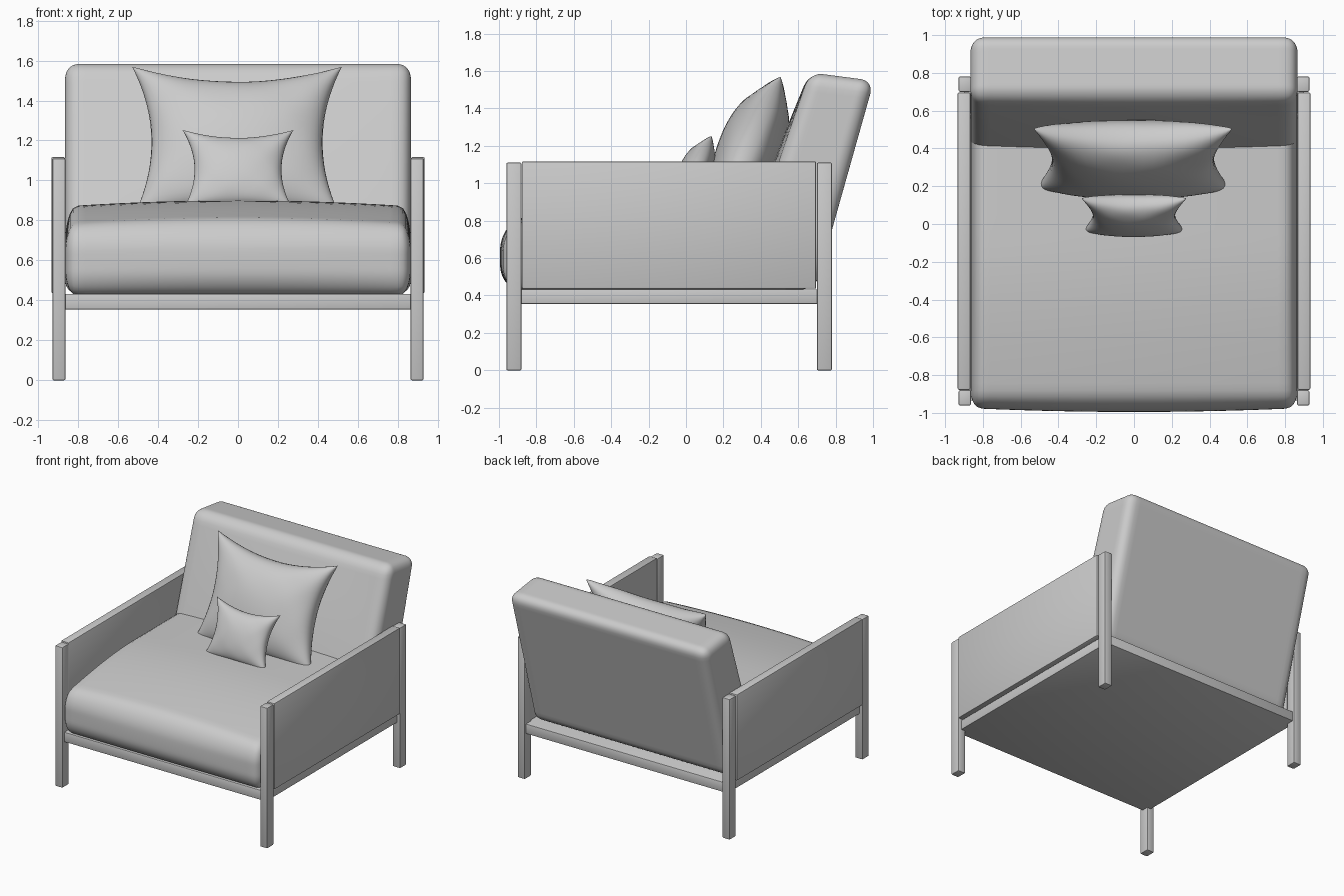
import bpy, bmesh, math
from mathutils import Matrix, Vector

if "Cube" in bpy.data.objects:
    bpy.data.objects.remove(bpy.data.objects["Cube"], do_unlink=True)

grey = bpy.data.materials.new("soft grey")
grey.use_nodes = True
colour = (0.6, 0.6, 0.6, 1)
grey.diffuse_color = colour
grey.node_tree.nodes["Principled BSDF"].inputs["Base Color"].default_value = colour


def finish(name, bm, angle=40):
    bmesh.ops.recalc_face_normals(bm, faces=bm.faces)
    mesh = bpy.data.meshes.new(name)
    bm.to_mesh(mesh)
    bm.free()
    mesh.materials.append(grey)
    obj = bpy.data.objects.new(name, mesh)
    bpy.context.collection.objects.link(obj)
    bpy.ops.object.select_all(action='DESELECT')
    obj.select_set(True)
    bpy.context.view_layer.objects.active = obj
    bpy.ops.object.shade_smooth_by_angle(angle=math.radians(angle))
    return obj


def box(name, low, high, bevel=0.006):
    low, high = Vector(low), Vector(high)
    bm = bmesh.new()
    bmesh.ops.create_cube(bm, size=1)
    size, mid = high - low, (low + high) / 2
    for v in bm.verts:
        v.co = Vector(a * b for a, b in zip(v.co, size)) + mid
    bmesh.ops.bevel(bm, geom=bm.edges[:], offset=bevel, segments=2, affect='EDGES', profile=0.5)
    return finish(name, bm, 30)


def cushion(name, half, radius, shape):
    """Rounded block of the given half size, whose points are then moved by shape(x, y, z)."""
    bm = bmesh.new()
    bmesh.ops.create_cube(bm, size=2)
    bmesh.ops.subdivide_edges(bm, edges=bm.edges[:], cuts=31, use_grid_fill=True)
    for v in bm.verts:
        # crowd the grid towards the edges so that the rounding is fine
        p = Vector(math.sin(c * math.pi / 2) * h for c, h in zip(v.co, half))
        core = Vector(max(r - h, min(h - r, c)) for c, h, r in zip(p, half, radius))
        d = Vector((a - b) / r for a, b, r in zip(p, core, radius))
        if d.length > 0:
            d.normalize()
        v.co = shape(*(core + Vector(a * r for a, r in zip(d, radius))))
    return finish(name, bm, 60)


def pillow(name, centre, width, height, depth, lean, waist):
    """Stuffed square with pinched sides and pointed corners."""
    bm = bmesh.new()
    bmesh.ops.create_cube(bm, size=2)
    bmesh.ops.subdivide_edges(bm, edges=bm.edges[:], cuts=27, use_grid_fill=True)
    inner = [v for v in bm.verts if abs(v.co.y) < 0.99]
    bmesh.ops.delete(bm, geom=inner, context='VERTS')
    place = Matrix.Translation(centre) @ Matrix.Rotation(-lean, 4, 'X')
    for v in bm.verts:
        side = math.copysign(1, v.co.y)
        u, w = math.sin(v.co.x * math.pi / 2), math.sin(v.co.z * math.pi / 2)
        puff = (max(0, 1 - u * u) * max(0, 1 - w * w)) ** 0.42
        crease = 1 + 0.05 * math.sin(9 * u + 3) * math.sin(8 * w) * (u * u + w * w) / 2
        x = width * u * (1 - waist * (1 - w * w)) * (1 - 0.035 * (1 - w) / 2)
        z = height * w * (1 - 0.24 * (1 - u * u) * (w > 0) - 0.05 * (1 - u * u) * (w <= 0))
        v.co = place @ Vector((x, side * depth * puff * crease, z))
    bmesh.ops.remove_doubles(bm, verts=bm.verts[:], dist=0.0005)
    return finish(name, bm, 70)


def seat_shape(x, y, z):
    # crowned top that rises behind the front edge
    across = 1 - (x / 0.865) ** 2
    along = max(0, min(1, (y + 0.8) / 0.9))
    rise = 0.03 * across + 0.105 * math.sin(along * math.pi / 2)
    lift = max(0, z / 0.17 + 0.4) / 1.4
    bulge = 0.02 * across * (1 - (z / 0.17) ** 2) if y < -0.6 else 0
    return Vector((x, y - 0.185 - bulge, z + 0.595 + rise * lift))


def back_shape(x, y, z):
    # leaning back, thicker low down, with a gently swollen front
    t = (z + 0.57) / 1.14
    rear = 0.69 + 0.315 * t
    front = 0.27 + 0.39 * t
    s = (y + 0.18) / 0.36
    swell = 0.03 * (1 - (x / 0.865) ** 2) * (1 - s) * math.sin(math.pi * t)
    return Vector((x, front + (rear - front) * s - swell, 1.0 + z + 0.045 * (0.5 - s) * t))


# Frame, legs and arm panels
box("base_frame", (-0.9, -0.935, 0.355), (0.9, 0.765, 0.432), 0.004)
for side, label in ((1, "left"), (-1, "right")):
    def pair(a, b, y0, y1, z0, z1):
        xs = sorted((side * a, side * b))
        return (xs[0], y0, z0), (xs[1], y1, z1)
    box(label + "_front_leg", *pair(0.864, 0.928, -0.96, -0.88, 0, 1.11))
    box(label + "_back_leg", *pair(0.864, 0.928, 0.70, 0.78, 0, 1.11))
    box(label + "_arm_panel", *pair(0.866, 0.934, -0.878, 0.696, 0.436, 1.117), 0.008)

# Upholstery
cushion("seat_cushion", (0.865, 0.79, 0.17), (0.06, 0.09, 0.13), seat_shape)
cushion("back_cushion", (0.865, 0.18, 0.57), (0.07, 0.075, 0.07), back_shape)
pillow("large_pillow", (-0.005, 0.35, 1.205), 0.525, 0.395, 0.17, math.radians(23), 0.17)
pillow("small_pillow", (0, 0.05, 1.06), 0.277, 0.21, 0.09, math.radians(24), 0.2)
